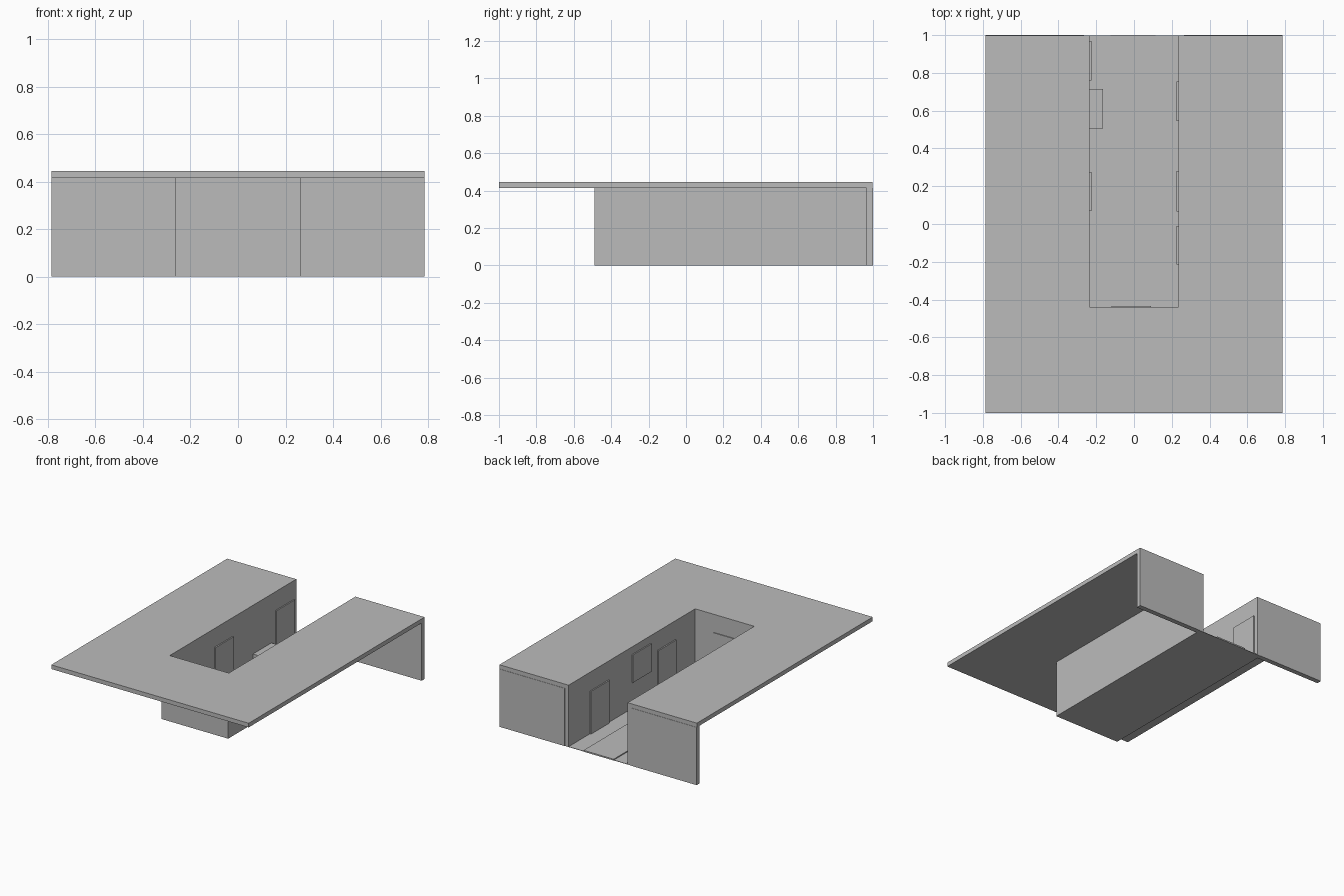
import bpy
import bmesh

cube = bpy.data.objects.get("Cube")
if cube:
    bpy.data.objects.remove(cube, do_unlink=True)

grey = bpy.data.materials.new("plain_grey")
grey.use_nodes = True
grey.diffuse_color = (0.5, 0.5, 0.5, 1)
grey.node_tree.nodes["Principled BSDF"].inputs["Base Color"].default_value = (0.5, 0.5, 0.5, 1)


def prism(name, outline, z0, z1):
    """Extrude a plan outline from z0 up to z1."""
    bm = bmesh.new()
    base = bm.faces.new([bm.verts.new((x, y, z0)) for x, y in outline])
    up = bmesh.ops.extrude_face_region(bm, geom=[base], use_keep_orig=True)
    top = [v for v in up["geom"] if isinstance(v, bmesh.types.BMVert)]
    bmesh.ops.translate(bm, verts=top, vec=(0, 0, z1 - z0))
    bmesh.ops.recalc_face_normals(bm, faces=bm.faces)
    mesh = bpy.data.meshes.new(name)
    bm.to_mesh(mesh)
    bm.free()
    mesh.materials.append(grey)
    obj = bpy.data.objects.new(name, mesh)
    bpy.context.collection.objects.link(obj)
    return obj


def box(name, x0, x1, y0, y1, z0, z1):
    return prism(name, [(x0, y0), (x1, y0), (x1, y1), (x0, y1)], z0, z1)


def u_outline(half, front, inner, inner_front, back):
    """Plan of a U shape that is open at the back."""
    return [(-half, front), (half, front), (half, back), (inner, back),
            (inner, inner_front), (-inner, inner_front), (-inner, back), (-half, back)]


COURT = 0.235      # half width of the courtyard
OUTER = 0.265      # outside of the courtyard walls
WIDE = 0.785       # half width of the roof
EAVE, RIDGE = 0.415, 0.445
COURT_FRONT = -0.44

# Flat roof around the open courtyard
prism("roof", u_outline(WIDE, -1, COURT, COURT_FRONT, 0.998), EAVE, RIDGE)

# Walls enclosing the courtyard
prism("courtyard_walls", u_outline(OUTER, -0.49, COURT, COURT_FRONT, 0.998), 0, EAVE)

# Screen walls at the back of each wing
for side, sign in (("left", 1), ("right", -1)):
    x0, x1 = sorted((sign * OUTER, sign * WIDE))
    box(side + "_back_wall", x0, x1, 0.965, 1, 0, EAVE)

# Courtyard floor and raised path
box("courtyard_floor", -COURT, COURT, COURT_FRONT, 0.998, 0, 0.003)
box("courtyard_path", -0.125, 0.115, COURT_FRONT, 1, 0, 0.01)

# Doors and window on the side walls: name, side, y range, z range
DOOR = (0.0, 0.31)
panels = [
    ("right_back_door", -1, 0.76, 0.97, DOOR),
    ("right_front_door", -1, 0.07, 0.275, DOOR),
    ("left_back_door", 1, 0.545, 0.755, DOOR),
    ("left_window", 1, 0.065, 0.28, (0.19, 0.39)),
    ("left_front_door", 1, -0.215, -0.01, DOOR),
]
for name, sign, y0, y1, (z0, z1) in panels:
    x0, x1 = sorted((sign * (COURT - 0.009), sign * (COURT + 0.002)))
    box(name, x0, x1, y0, y1, z0, z1)

# Door at the front end of the courtyard
box("end_door", -0.12, 0.09, COURT_FRONT - 0.002, COURT_FRONT + 0.006, 0, 0.315)

# Low bench against the right wall
box("bench", -COURT, -0.165, 0.505, 0.715, 0, 0.095)
